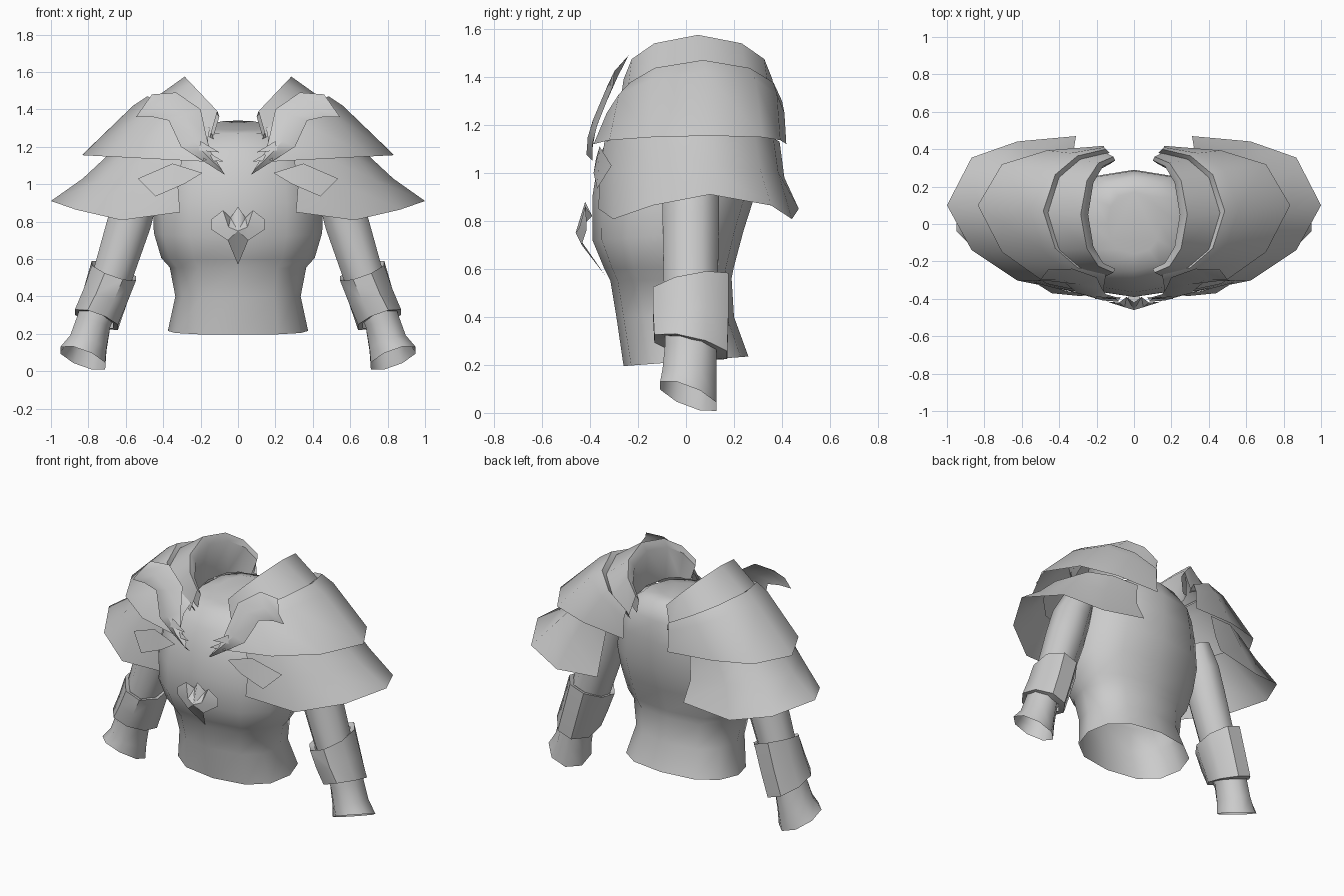
import bpy, bmesh, math
from mathutils import Vector

if "Cube" in bpy.data.objects:
    bpy.data.objects.remove(bpy.data.objects["Cube"])

steel = bpy.data.materials.new("plain grey steel")
steel.use_nodes = True
GREY = (0.6, 0.6, 0.6, 1)
steel.diffuse_color = GREY
steel.node_tree.nodes["Principled BSDF"].inputs["Base Color"].default_value = GREY


def make(name, verts, faces, ref, mirror=True, angle=45):
    """Create a mesh whose faces point away from ref, mirrored across x."""
    bm = bmesh.new()
    vs = [bm.verts.new(v) for v in verts]
    for f in faces:
        bm.faces.new([vs[i] for i in f])
    bm.normal_update()
    ref = Vector(ref)
    facing = sum(f.normal.dot(f.calc_center_median() - ref) * f.calc_area() for f in bm.faces)
    if facing < 0:
        bmesh.ops.reverse_faces(bm, faces=bm.faces[:])
    mesh = bpy.data.meshes.new(name)
    bm.to_mesh(mesh)
    bm.free()
    mesh.materials.append(steel)
    ob = bpy.data.objects.new(name, mesh)
    bpy.context.collection.objects.link(ob)
    bpy.ops.object.select_all(action='DESELECT')
    ob.select_set(True)
    bpy.context.view_layer.objects.active = ob
    bpy.ops.object.shade_smooth_by_angle(angle=math.radians(angle))
    if mirror:
        ob.modifiers.new("Mirror", 'MIRROR')
    return ob


def loft(name, rows, ref, closed=False, cap=False, mirror=True, angle=45):
    """Join rows of equal length with quads."""
    n = len(rows[0])
    verts = [p for r in rows for p in r]
    faces = []
    for j in range(len(rows) - 1):
        for i in range(n if closed else n - 1):
            k = (i + 1) % n
            faces.append((j*n + i, j*n + k, j*n + n + k, j*n + n + i))
    if cap:
        faces.append(range((len(rows) - 1) * n, len(rows) * n))
    return make(name, verts, faces, ref, mirror, angle)


# Breastplate: each ring is half width, front y, back y, front z, back z
def torso_ring(hw, yf, yb, zf, zb, n=12):
    pts = []
    for i in range(n):
        a = math.tau * i / n
        c, s = math.cos(a), math.sin(a)
        c = math.copysign(abs(c) ** 0.8, c)
        s = math.copysign(abs(s) ** 0.9, s)
        t = (s + 1) / 2
        pts.append((hw * c, yf + (yb - yf) * t, zf + (zb - zf) * t))
    return pts


loft("breastplate", [torso_ring(*r) for r in [
    (.375, -.26, .26, .195, .235),
    (.335, -.29, .20, .40, .40),
    (.365, -.315, .19, .55, .56),
    (.41, -.34, .20, .60, .61),
    (.45, -.39, .24, .72, .76),
    (.455, -.39, .285, .90, .90),
    (.43, -.365, .29, 1.06, 1.08),
    (.39, -.31, .285, 1.18, 1.22),
    (.24, -.25, .25, 1.27, 1.32),
    (.14, -.16, .17, 1.29, 1.34)]],
    (0, -.04, .8), closed=True, cap=True, mirror=False, angle=60)


# Arms: rings across a slanted axis, leaning by tilt from front to back
def arm_ring(x, z, rx, ry, y=.02, tilt=0.0, n=8):
    pts = []
    for i in range(n):
        a = math.tau * (i + .5) / n
        c, s = 1.06 * math.cos(a), 1.06 * math.sin(a)
        pts.append((x + .94 * rx * c, y + ry * s, z + .33 * rx * c + tilt * s))
    return pts


ARM_REF = (.68, .02, .5)
loft("arm_sleeve", [arm_ring(*r) for r in [
    (.47, 1.12, .09, .11), (.53, .97, .115, .12), (.58, .80, .12, .12),
    (.665, .53, .11, .115), (.77, .27, .095, .11),
    (.80, .15, .105, .115, .015, -.02), (.83, .07, .13, .12, .01, -.045)]],
    ARM_REF, closed=True, angle=60)
loft("forearm_guard", [arm_ring(*r) for r in [
    (.668, .525, .10, .125, .02, .03), (.664, .537, .128, .16, .02, .03),
    (.71, .40, .125, .16, .02, .0), (.757, .275, .125, .155, .02, -.035),
    (.757, .275, .095, .11, .02, -.035)]],
    ARM_REF, closed=True, angle=50)


# Shoulder plates: faceted arcs from front to back, squarer behind, ends raised by lift
def shell_row(xe, xo, yc, yf, yb, ze, zo, boxy=0.0, lift=0.0):
    pts = []
    for deg in (-90, -63, -36, 0, 36, 63, 90):
        c, s = math.cos(math.radians(deg)), math.sin(math.radians(deg))
        if s < 0:
            y = yc + (yf - yc) * abs(s) ** (1 + .25 * boxy)
        else:
            y = yc + (yb - yc) * s ** (1 - .3 * boxy)
        pts.append((xe + (xo - xe) * c, y, ze + (zo - ze) * c + lift * abs(s) ** 16))
    return pts


SHELL_REF = (.2, .05, .8)
loft("lower_shoulder_plate", [shell_row(*r) for r in [
    (.30, .69, .06, -.34, .39, 1.13, 1.16, 1),
    (.32, .83, .08, -.36, .41, .98, 1.03, 1),
    (.31, 1.0, .10, -.365, .47, .67, .91, 1, .18)]], SHELL_REF)
loft("upper_shoulder_plate", [shell_row(*r) for r in [
    (.13, .44, .07, -.25, .38, 1.24, 1.42),
    (.15, .485, .07, -.27, .40, 1.30, 1.47),
    (.16, .56, .08, -.33, .41, 1.25, 1.42, .5),
    (.16, .835, .10, -.385, .418, 1.12, 1.155, 1)]], SHELL_REF)
loft("neck_guard", [shell_row(*r) for r in [
    (.13, .25, .05, -.23, .32, 1.26, 1.30),
    (.10, .245, .05, -.24, .34, 1.36, 1.53),
    (.11, .285, .05, -.26, .36, 1.39, 1.575),
    (.15, .46, .06, -.28, .38, 1.25, 1.45)]], SHELL_REF)


# Feathered shoulder ornaments: outer edge, raised ridge, inner edge
def ornament_y(z):
    return -.39 + .55 * max(0, z - 1.12) ** 1.3


outer = [(.545, 1.36), (.46, 1.36), (.37, 1.34), (.305, 1.20), (.18, 1.12), (.07, 1.05)]
inner = [(.46, 1.48), (.33, 1.49), (.20, 1.40), (.17, 1.26), (.15, 1.18), (.10, 1.10)]
rows = []
for (xa, za), (xb, zb) in zip(outer, inner):
    xm, zm = (xa + xb) / 2, (za + zb) / 2
    rows.append([(xa, ornament_y(za), za), (xm, ornament_y(zm) - .025, zm),
                 (xb, ornament_y(zb), zb)])
loft("shoulder_ornament", rows, (.25, 1, 1.2), angle=40)

# Prongs below the ornament
for i, (x, z) in enumerate([(.075, 1.12), (.10, 1.17)]):
    make("ornament_prong_%d" % (i + 1),
         [(x, -.40, z), (x + .10, -.385, z + .06), (x + .11, -.40, z + .01)],
         [(0, 1, 2)], (.2, 1, 1.1))

# Loose tabs under the ornaments
make("chest_tab",
     [(.19, -.375, 1.06), (.35, -.36, 1.11), (.535, -.31, 1.03), (.44, -.37, .935), (.29, -.385, 1.0)],
     [(0, 1, 4), (1, 3, 4), (1, 2, 3)], (.3, 1, 1))

# Beaked emblem on the chest, half modelled and mirrored
make("chest_emblem",
     [(0, -.46, .75), (0, -.42, .88), (.04, -.39, .82), (.08, -.42, .86),
      (.145, -.415, .81), (.145, -.415, .76), (.055, -.435, .70), (0, -.335, .57),
      (.05, -.445, .77)],
     [(0, 1, 2), (0, 2, 8), (8, 2, 3), (8, 3, 4), (8, 4, 5), (8, 5, 6), (0, 8, 6), (0, 6, 7)],
     (0, 1, .75), angle=30)
